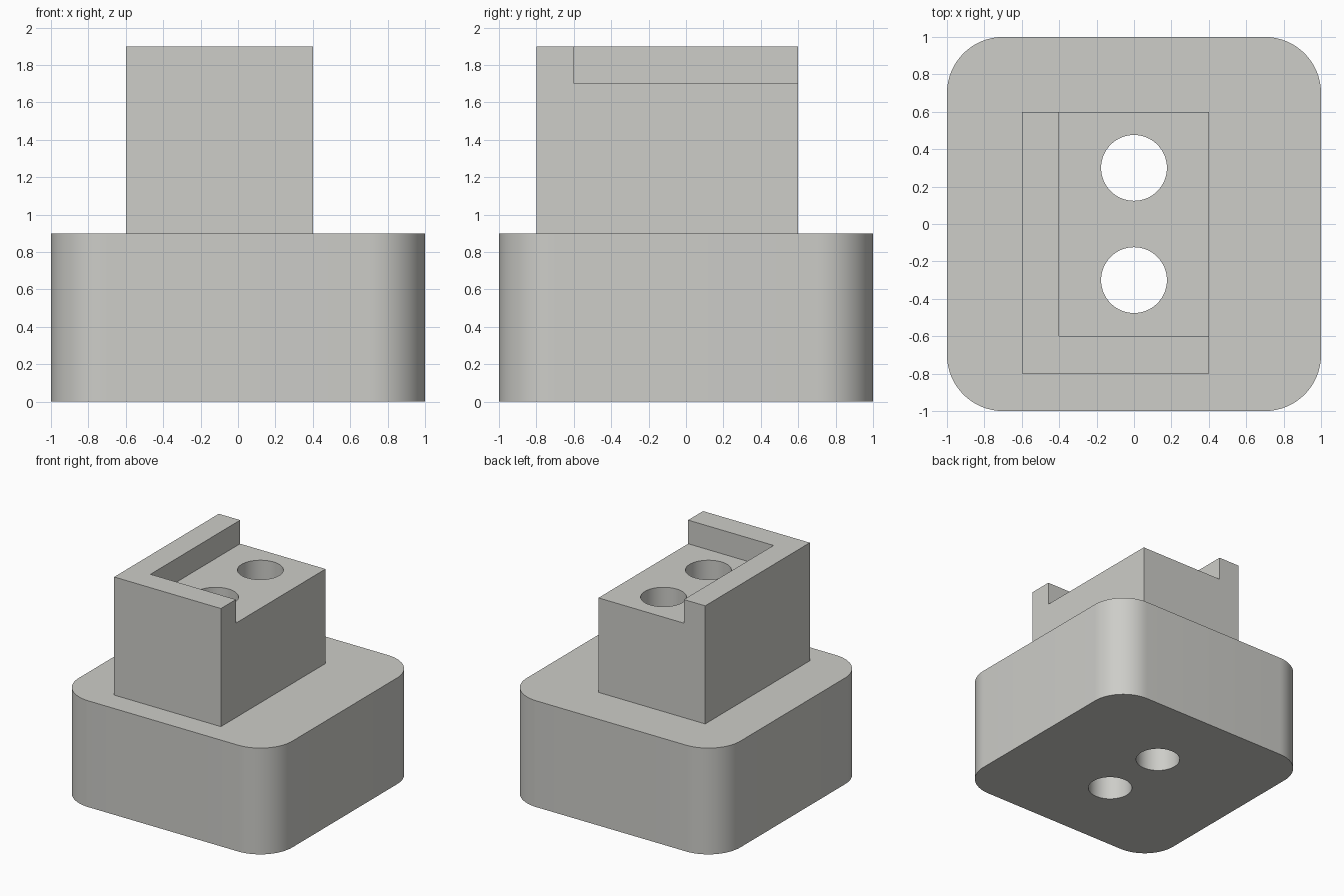
import bpy, bmesh, math
from mathutils import Vector

if "Cube" in bpy.data.objects:
    bpy.data.objects.remove(bpy.data.objects["Cube"])

grey = bpy.data.materials.new("warm grey")
grey.diffuse_color = (0.61, 0.61, 0.58, 1)
grey.use_nodes = True
grey.node_tree.nodes["Principled BSDF"].inputs["Base Color"].default_value = grey.diffuse_color


def prism(name, outline, z0, z1):
    """Extrude a flat outline from z0 to z1."""
    bm = bmesh.new()
    face = bm.faces.new([bm.verts.new((x, y, z0)) for x, y in outline])
    top = bmesh.ops.extrude_face_region(bm, geom=[face])["geom"]
    bmesh.ops.translate(bm, vec=Vector((0, 0, z1 - z0)),
                        verts=[v for v in top if isinstance(v, bmesh.types.BMVert)])
    bmesh.ops.recalc_face_normals(bm, faces=bm.faces)
    mesh = bpy.data.meshes.new(name)
    bm.to_mesh(mesh)
    bm.free()
    mesh.materials.append(grey)
    ob = bpy.data.objects.new(name, mesh)
    bpy.context.collection.objects.link(ob)
    return ob


def box(x0, x1, y0, y1):
    return [(x0, y0), (x1, y0), (x1, y1), (x0, y1)]


def arc(cx, cy, r, start, sweep, steps):
    return [(cx + r * math.cos(math.radians(start + sweep * i / steps)),
             cy + r * math.sin(math.radians(start + sweep * i / steps)))
            for i in range(steps + 1)]


# Rounded square base
R = 0.3
c = 1 - R
corners = [(c, c, 0), (-c, c, 90), (-c, -c, 180), (c, -c, 270)]
outline = [p for x, y, a in corners for p in arc(x, y, R, a, 90, 16)]
body = prism("stepped_base", outline, 0, 0.9)

# Upright block, corner pocket and two through holes
tools = [(prism("block", box(-0.6, 0.4, -0.8, 0.6), 0.5, 1.9), 'UNION'),
         (prism("pocket_cutter", box(-0.4, 0.7, -0.6, 0.9), 1.7, 2.2), 'DIFFERENCE')]
for y in (-0.3, 0.3):
    circle = arc(0, y, 0.176, 0, 360, 64)[:-1]
    tools.append((prism("hole_cutter", circle, -0.3, 2.2), 'DIFFERENCE'))

bpy.context.view_layer.objects.active = body
body.select_set(True)
for tool, operation in tools:
    mod = body.modifiers.new(tool.name, 'BOOLEAN')
    mod.operation = operation
    mod.solver = 'EXACT'
    mod.object = tool
    bpy.ops.object.modifier_apply(modifier=mod.name)
    bpy.data.objects.remove(tool)

# Smooth the rounded corners and hole walls, keep hard edges sharp
bpy.ops.object.shade_smooth_by_angle(angle=math.radians(30))
